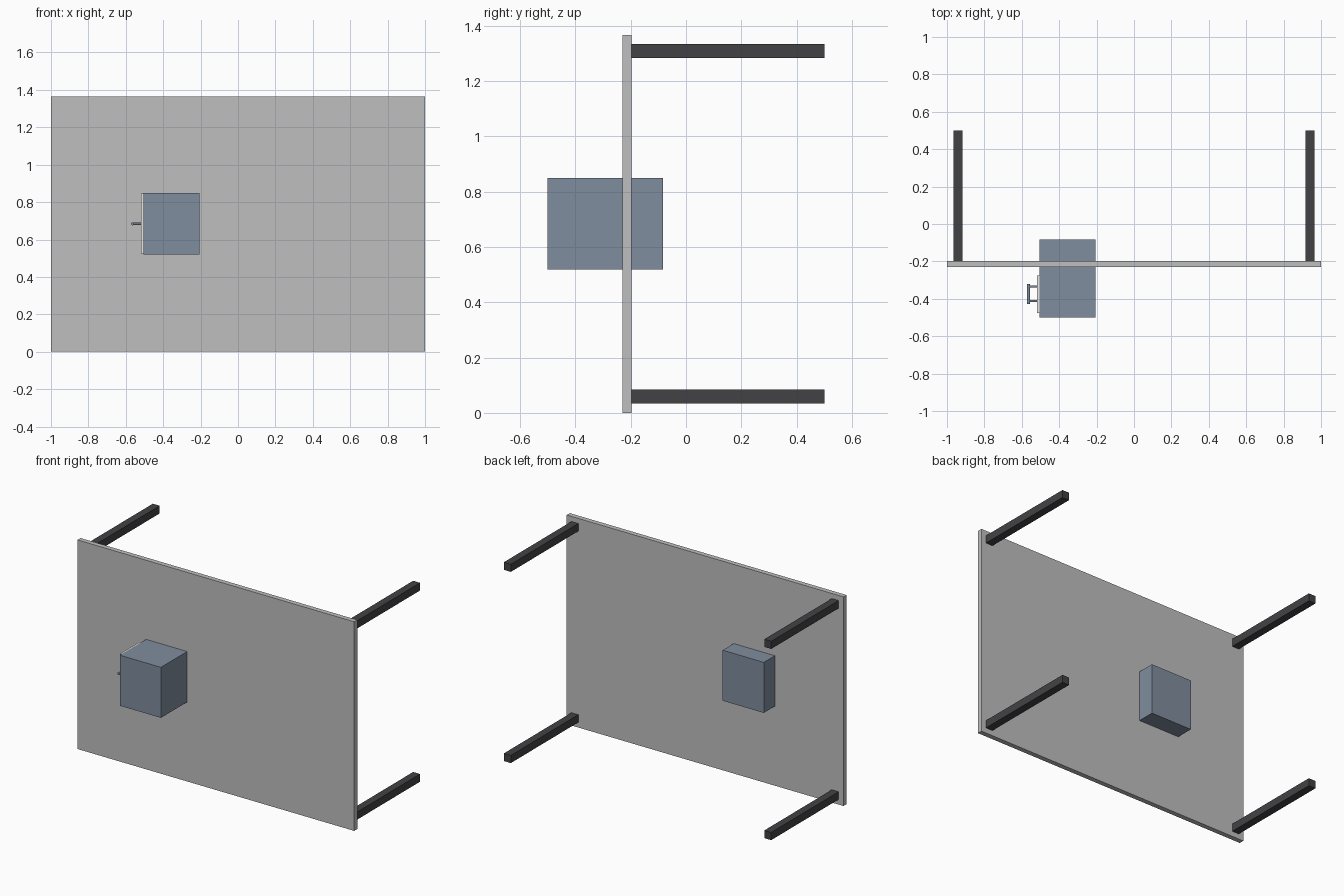
import bpy
from mathutils import Vector

if "Cube" in bpy.data.objects:
    bpy.data.objects.remove(bpy.data.objects["Cube"], do_unlink=True)


def material(name, rgb):
    m = bpy.data.materials.new(name)
    m.use_nodes = True
    m.diffuse_color = (*rgb, 1)
    m.node_tree.nodes["Principled BSDF"].inputs["Base Color"].default_value = (*rgb, 1)
    return m


board_grey = material("board grey", (0.52, 0.52, 0.52))
leg_black = material("leg black", (0.055, 0.055, 0.06))
cabinet_blue = material("cabinet blue grey", (0.216, 0.267, 0.342))
panel_white = material("panel pale grey", (0.8, 0.8, 0.78))


def box(name, low, high, mat):
    low, high = Vector(low), Vector(high)
    bpy.ops.mesh.primitive_cube_add(size=1, location=(low + high) / 2)
    ob = bpy.context.object
    ob.name = name
    ob.scale = high - low
    bpy.ops.object.transform_apply(location=False, rotation=False)
    ob.data.materials.append(mat)


def rod(name, start, end, radius, mat):
    start, end = Vector(start), Vector(end)
    axis = end - start
    bpy.ops.mesh.primitive_cylinder_add(
        vertices=20, radius=radius, depth=axis.length, location=(start + end) / 2,
        rotation=axis.to_track_quat("Z", "Y").to_euler())
    ob = bpy.context.object
    ob.name = name
    ob.data.materials.append(mat)
    bpy.ops.object.shade_smooth_by_angle()


# Table top standing on its edge
box("table_top", (-1, -0.229, 0), (1, -0.197, 1.366), board_grey)

# Four square legs pointing backwards
for side, x in (("left", 0.941), ("right", -0.941)):
    for level, z in (("lower", 0.059), ("upper", 1.308)):
        box(f"{level}_{side}_leg", (x - 0.025, -0.197, z - 0.025),
            (x + 0.025, 0.5, z + 0.025), leg_black)

# Cabinet passing through the table top, with its door panel
box("cabinet", (-0.504, -0.5, 0.519), (-0.207, -0.083, 0.849), cabinet_blue)
box("door_panel", (-0.518, -0.476, 0.522), (-0.504, -0.275, 0.846), panel_white)

# Door handle: a bar on two posts
bar_x, bar_z = -0.564, 0.684
rod("handle_bar", (bar_x, -0.428, bar_z), (bar_x, -0.32, bar_z), 0.008, cabinet_blue)
for name, y in (("front", -0.412), ("rear", -0.334)):
    rod(f"{name}_handle_post", (-0.518, y, bar_z), (bar_x, y, bar_z), 0.006, cabinet_blue)
